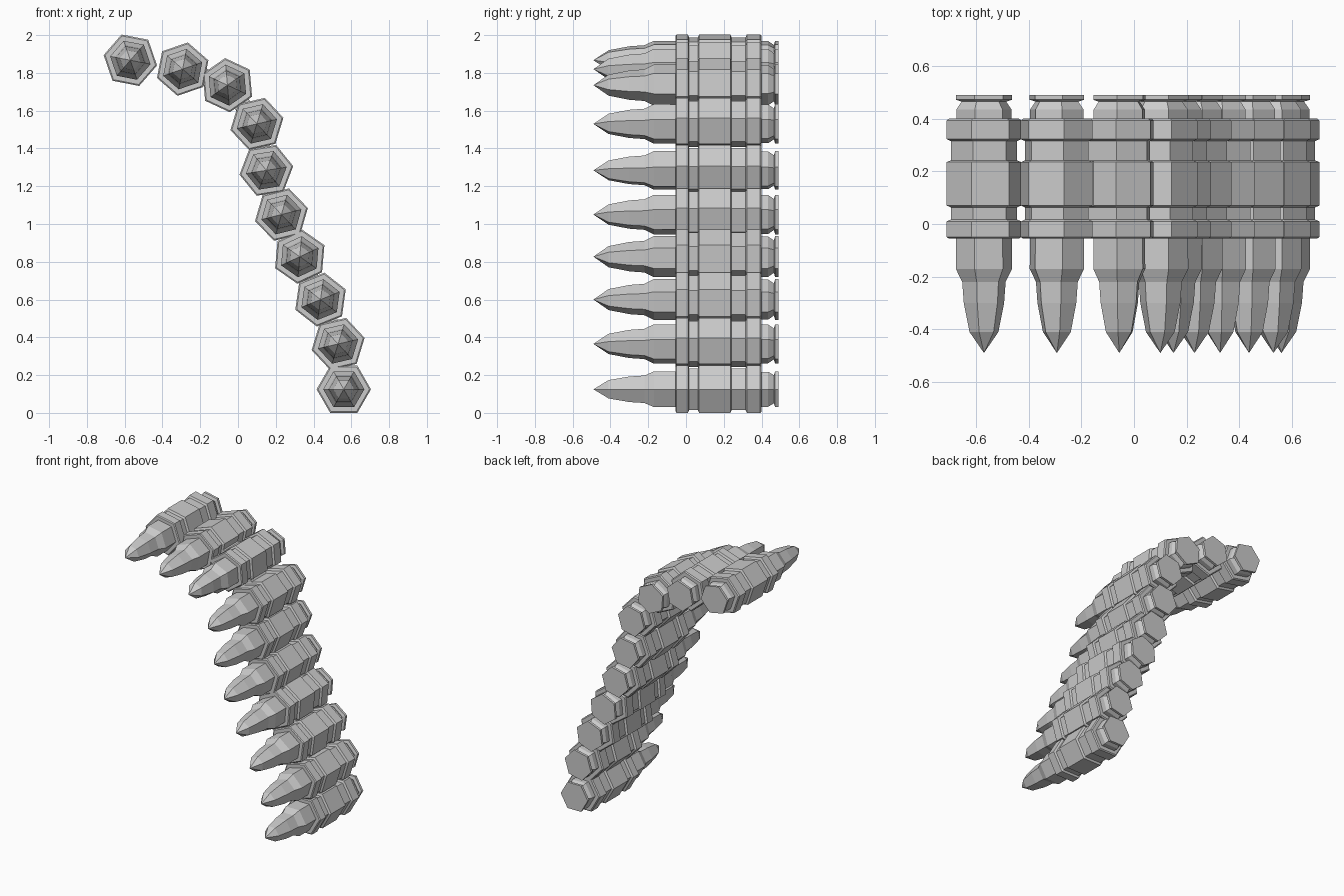
import bpy, bmesh, math

if "Cube" in bpy.data.objects:
    bpy.data.objects.remove(bpy.data.objects["Cube"])

# centre x, centre z, roll in degrees of each round along the belt
ROUNDS = [(-0.57, 1.867, -11), (-0.293, 1.82, 19), (-0.056, 1.735, -25),
          (0.10, 1.53, 13), (0.15, 1.284, 9), (0.23, 1.05, 14),
          (0.327, 0.827, 25), (0.437, 0.60, 22), (0.53, 0.365, 13),
          (0.56, 0.125, 0)]

# (y, radius) profiles
CARTRIDGE = [(-0.49, 0), (-0.41, 0.056), (-0.30, 0.078), (-0.22, 0.084), (-0.17, 0.109),
             (0.435, 0.107), (0.465, 0.086), (0.472, 0.109), (0.49, 0.109)]
LINK = [(-0.055, 0.136), (-0.05, 0.144), (0.01, 0.144), (0.017, 0.128), (0.063, 0.128),
        (0.07, 0.144), (0.235, 0.144), (0.242, 0.128), (0.315, 0.128),
        (0.322, 0.144), (0.393, 0.144), (0.40, 0.136)]


def hex_lathe(name, profile, x, z, roll):
    """Six-sided solid turned about the y axis."""
    bm = bmesh.new()
    rings = []
    for y, r in profile:
        if r == 0:
            rings.append([bm.verts.new((0, y, 0))] * 6)
        else:
            rings.append([bm.verts.new((r * math.cos(math.radians(roll + 60 * i)), y,
                                        r * math.sin(math.radians(roll + 60 * i))))
                          for i in range(6)])
    for a, b in zip(rings, rings[1:]):
        for i in range(6):
            j = (i + 1) % 6
            quad = list(dict.fromkeys((a[i], a[j], b[j], b[i])))
            bm.faces.new(quad)
    for ring in (rings[0], rings[-1]):
        if len(set(ring)) == 6:
            bm.faces.new(ring)
    bmesh.ops.recalc_face_normals(bm, faces=bm.faces)
    mesh = bpy.data.meshes.new(name)
    bm.to_mesh(mesh)
    bm.free()
    ob = bpy.data.objects.new(name, mesh)
    ob.location = (x, 0, z)
    bpy.context.collection.objects.link(ob)


# rounds and the stepped sleeves that hold them
for n, (x, z, roll) in enumerate(ROUNDS, 1):
    hex_lathe(f"cartridge_{n}", CARTRIDGE, x, z, roll)
    hex_lathe(f"link_sleeve_{n}", LINK, x, z, roll)

# short webs joining neighbouring sleeves
for n, (a, b) in enumerate(zip(ROUNDS[1:], ROUNDS[2:]), 1):
    dx, dz = b[0] - a[0], b[1] - a[1]
    bpy.ops.mesh.primitive_cube_add(size=1, location=((a[0] + b[0]) / 2, 0.152, (a[1] + b[1]) / 2),
                                    rotation=(0, -math.atan2(dz, dx), 0))
    web = bpy.context.object
    web.name = f"link_web_{n}"
    web.scale = (0.06, 0.17, 0.09)
